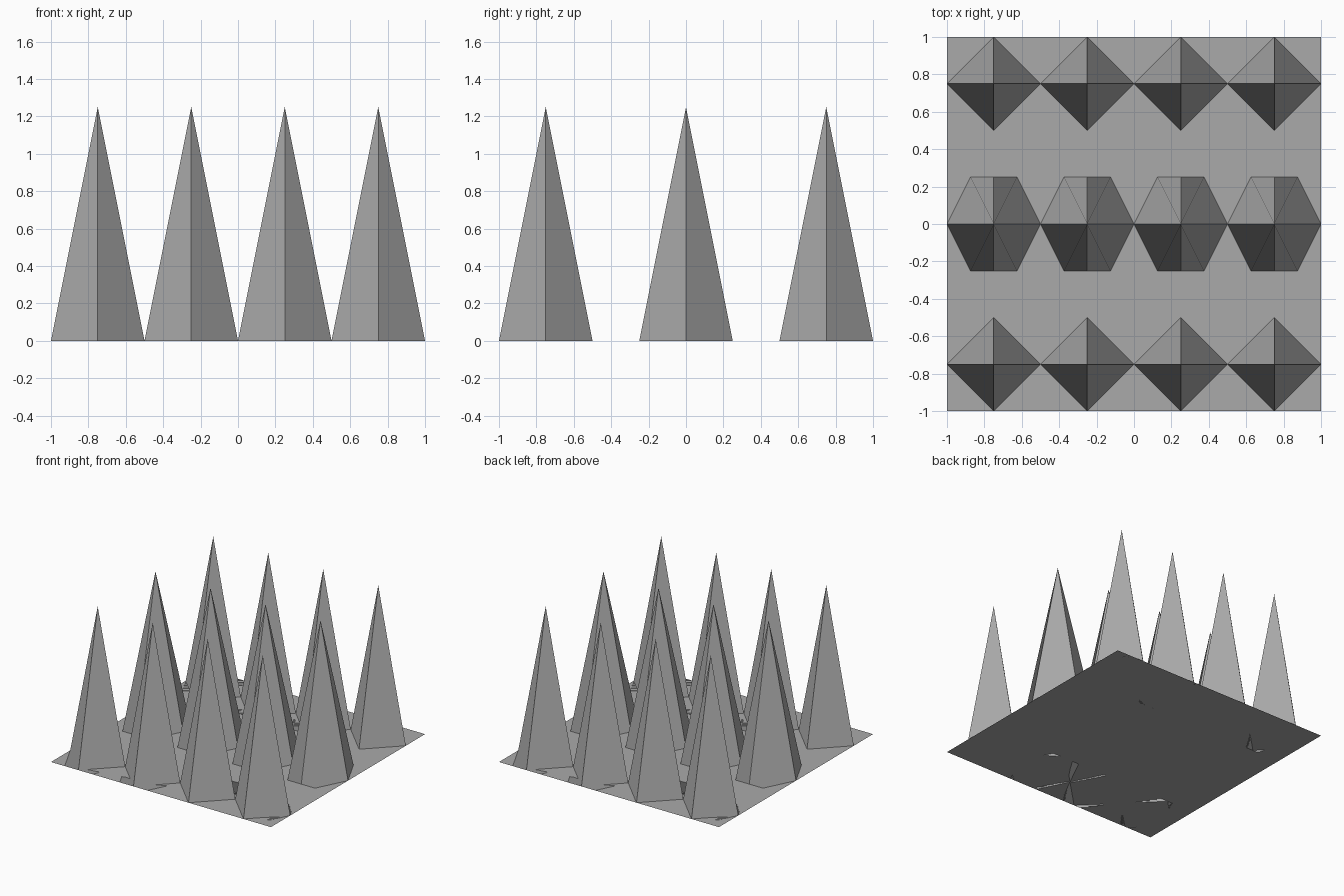
import bpy
import bmesh

cube = bpy.data.objects.get("Cube")
if cube:
    bpy.data.objects.remove(cube, do_unlink=True)

GREY = (0.4, 0.4, 0.4, 1.0)
RADIUS, SHOULDER, HEIGHT = 0.25, 0.125, 1.25

grey = bpy.data.materials.new("plain_grey")
grey.use_nodes = True
grey.diffuse_color = GREY
grey.node_tree.nodes["Principled BSDF"].inputs["Base Color"].default_value = GREY


def add_object(name, bm, location=(0, 0, 0)):
    mesh = bpy.data.meshes.new(name)
    bm.to_mesh(mesh)
    bm.free()
    mesh.materials.append(grey)
    obj = bpy.data.objects.new(name, mesh)
    obj.location = location
    bpy.context.collection.objects.link(obj)


def add_spike(name, x, y, full):
    """Four folded quads round one tip; the fold runs to the corner when full,
    otherwise across it, leaving the corner flat on the ground."""
    bm = bmesh.new()
    tip = bm.verts.new((0, 0, HEIGHT))
    side = {s: bm.verts.new((s * RADIUS, 0, 0)) for s in (-1, 1)}
    end = {s: bm.verts.new((0, s * RADIUS, 0)) for s in (-1, 1)}
    for sx in (-1, 1):
        for sy in (-1, 1):
            corner = bm.verts.new((sx * SHOULDER, sy * RADIUS, 0))
            ring = [side[sx], corner, end[sy]]
            if sx * sy < 0:
                ring.reverse()
            bm.faces.new([tip] + ring if full else ring + [tip])
    add_object(name, bm, (x, y, 0))


# Ground sheet
bm = bmesh.new()
bmesh.ops.create_grid(bm, x_segments=1, y_segments=1, size=1)
add_object("ground_sheet", bm)

# Three rows of four spikes
for row, y in (("front", -0.75), ("middle", 0), ("back", 0.75)):
    for col in range(4):
        add_spike(f"{row}_spike_{col + 1}", -0.75 + col * 0.5, y, row == "middle")
